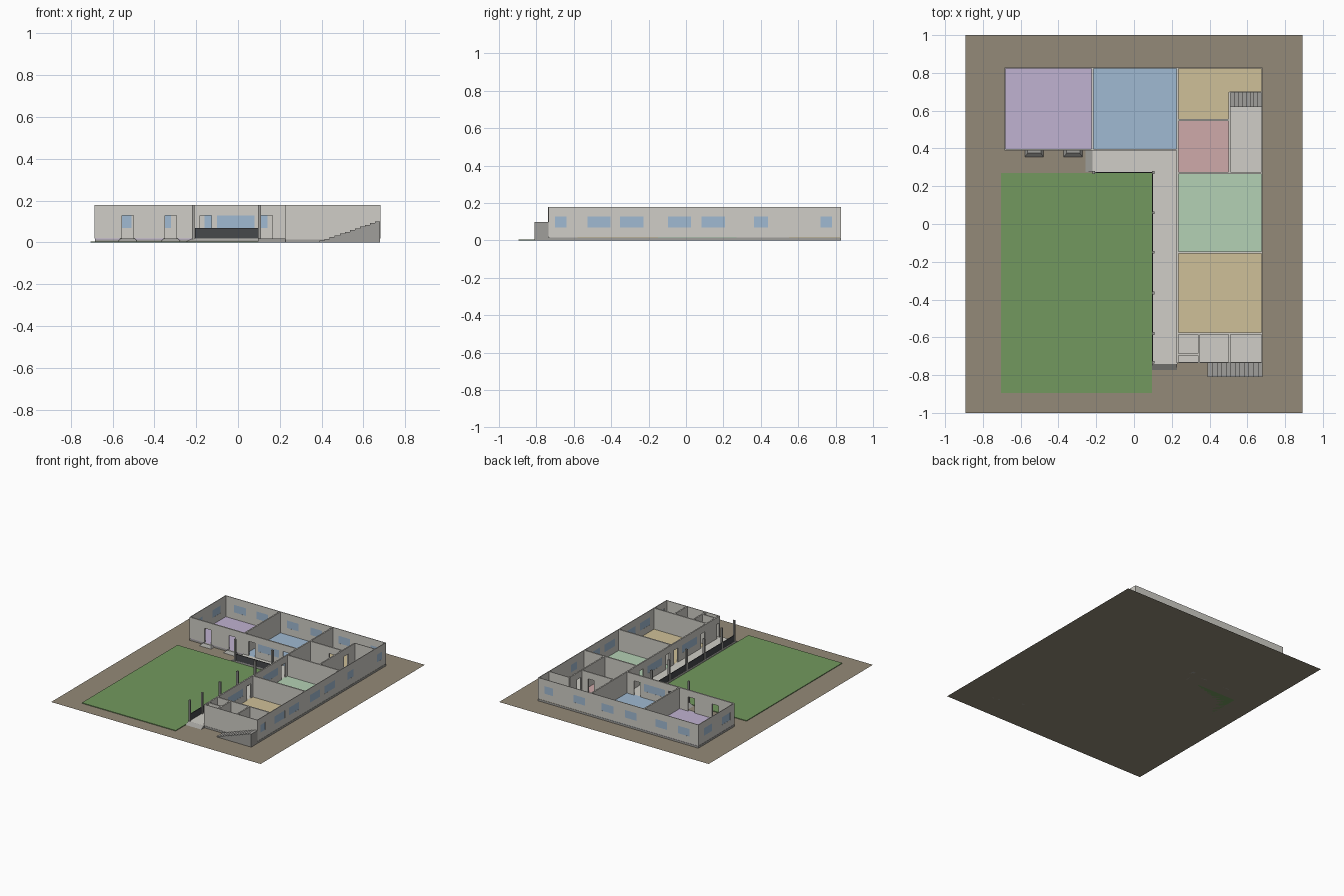
import bpy
import bmesh
from mathutils import Matrix, Vector

cube = bpy.data.objects.get("Cube")
if cube:
    bpy.data.objects.remove(cube, do_unlink=True)


def material(name, rgb):
    # 8-bit display colour converted to linear
    lin = [((c / 255 + 0.055) / 1.055) ** 2.4 for c in rgb] + [1]
    m = bpy.data.materials.new(name)
    m.use_nodes = True
    m.diffuse_color = lin
    bsdf = m.node_tree.nodes["Principled BSDF"]
    bsdf.inputs["Base Color"].default_value = lin
    bsdf.inputs["Roughness"].default_value = 0.9
    return m


earth = material("earth brown", (148, 138, 120))
grass = material("grass green", (114, 153, 94))
plaster = material("pale plaster", (208, 206, 199))
concrete = material("concrete grey", (160, 159, 155))
dark = material("dark metal", (70, 72, 75))
blue = material("soft blue", (160, 186, 210))
lilac = material("lilac", (192, 178, 209))
tan = material("tan", (207, 192, 152))
pink = material("pink", (207, 170, 170))
mint = material("mint green", (180, 209, 181))

FLOOR, TOP = 0.018, 0.18
SILL, HEAD = 0.07, 0.128


def finish(name, bm, mat):
    bmesh.ops.recalc_face_normals(bm, faces=bm.faces)
    me = bpy.data.meshes.new(name)
    bm.to_mesh(me)
    bm.free()
    me.materials.append(mat)
    ob = bpy.data.objects.new(name, me)
    bpy.context.collection.objects.link(ob)
    return ob


def add_box(bm, x0, x1, y0, y1, z0, z1):
    mid = Vector((x0 + x1, y0 + y1, z0 + z1)) / 2
    size = Matrix.Diagonal((x1 - x0, y1 - y0, z1 - z0, 1))
    bmesh.ops.create_cube(bm, size=1, matrix=Matrix.Translation(mid) @ size)


def box(name, mat, *bounds):
    bm = bmesh.new()
    add_box(bm, *bounds)
    return finish(name, bm, mat)


def frustum(name, low, high, z):
    # Solid between a ground rectangle and a smaller top rectangle
    bm = bmesh.new()
    for (x0, x1, y0, y1), h in ((low, 0), (high, z)):
        for x in (x0, x1):
            for y in (y0, y1):
                bm.verts.new((x, y, h))
    bmesh.ops.convex_hull(bm, input=bm.verts)
    return finish(name, bm, concrete)


def wall(name, axis, at, a, b, thick=0.01, doors=(), windows=()):
    # Wall along an axis, with door gaps and glazed windows as (centre, width)
    bm, glass = bmesh.new(), bmesh.new()

    def piece(target, s, e, z0, z1, t):
        across = (at - t / 2, at + t / 2)
        sides = (s, e, *across) if axis == "x" else (*across, s, e)
        add_box(target, *sides, z0, z1)

    gaps = [(c - w / 2, c + w / 2, False) for c, w in doors]
    gaps += [(c - w / 2, c + w / 2, True) for c, w in windows]
    pos = a
    for s, e, glazed in sorted(gaps):
        piece(bm, pos, s, FLOOR, TOP, thick)
        piece(bm, s, e, HEAD, TOP, thick)
        if glazed:
            piece(bm, s, e, FLOOR, SILL, thick)
            piece(glass, s, e, SILL, HEAD, thick * 0.9)
        pos = e
    piece(bm, pos, b, FLOOR, TOP, thick)
    finish(name, bm, plaster)
    if windows:
        finish(name + "_glass", glass, blue)
    else:
        glass.free()


def stairs(name, x0, x1, y0, y1, base, top, count):
    bm = bmesh.new()
    run, rise = (x1 - x0) / count, (top - base) / count
    for i in range(count):
        add_box(bm, x0 + i * run, x0 + (i + 1) * run, y0, y1,
                base, base + (i + 1) * rise)
    return finish(name, bm, concrete)


# Site
bm = bmesh.new()
bmesh.ops.create_grid(bm, x_segments=1, y_segments=1, size=1,
                      matrix=Matrix.Diagonal((0.893, 1, 1, 1)))
finish("ground", bm, earth)
box("lawn", grass, -0.705, 0.095, -0.895, 0.27, 0, 0.005)

# Foundation slabs
box("back_wing_slab", concrete, -0.685, 0.68, 0.39, 0.828, 0, 0.015)
box("side_wing_slab", concrete, 0.23, 0.68, -0.735, 0.39, 0, 0.015)
box("back_walk_slab", concrete, -0.22, 0.23, 0.27, 0.39, 0, 0.015)
box("side_walk_slab", concrete, 0.095, 0.23, -0.74, 0.27, 0, 0.015)

# Coloured floors
floors = [
    ("lilac_room_floor", lilac, -0.683, -0.22, 0.39, 0.826),
    ("blue_room_floor", blue, -0.22, 0.23, 0.39, 0.826),
    ("corner_room_floor", tan, 0.23, 0.678, 0.55, 0.826),
    ("pink_room_floor", pink, 0.23, 0.505, 0.27, 0.55),
    ("mint_room_floor", mint, 0.23, 0.678, -0.15, 0.27),
    ("tan_room_floor", tan, 0.23, 0.678, -0.58, -0.15),
    ("service_floor", plaster, 0.23, 0.678, -0.733, -0.58),
    ("back_walk_floor", plaster, -0.22, 0.23, 0.27, 0.39),
    ("side_walk_floor", plaster, 0.095, 0.23, -0.74, 0.27),
]
for name, mat, *rect in floors:
    box(name, mat, *rect, 0.014, FLOOR)
box("stair_hall_floor", plaster, 0.505, 0.678, 0.27, 0.70, 0.014, FLOOR + 0.001)

# Outer walls
THIN = 0.005
wall("back_wall", "x", 0.826, -0.685, 0.68, THIN,
     windows=[(x, 0.1) for x in (-0.56, -0.37, -0.11, 0.09, 0.33)] + [(0.59, 0.07)])
wall("left_end_wall", "y", -0.683, 0.39, 0.828, THIN,
     windows=[(0.49, 0.1), (0.71, 0.1)])
wall("right_wall", "y", 0.678, -0.735, 0.828, THIN,
     windows=[(-0.67, 0.06), (-0.465, 0.125), (-0.29, 0.125), (-0.035, 0.125),
              (0.145, 0.125), (0.4, 0.075), (0.75, 0.06)])
wall("front_end_wall", "x", -0.733, 0.23, 0.68, THIN)
wall("back_wing_front_wall", "x", 0.393, -0.685, 0.23,
     doors=[(-0.528, 0.055), (-0.322, 0.055), (-0.155, 0.055), (0.138, 0.055)],
     windows=[(-0.01, 0.18)])
wall("walkway_wall", "y", 0.23, -0.735, 0.828,
     doors=[(y, 0.05) for y in (-0.53, -0.2, -0.1, 0.22, 0.33)] + [(-0.711, 0.03)],
     windows=[(-0.365, 0.18), (0.06, 0.18)])

# Room partitions
wall("lilac_blue_partition", "y", -0.22, 0.39, 0.826)
wall("pink_back_partition", "x", 0.55, 0.23, 0.505, doors=[(0.42, 0.05)])
wall("stair_hall_partition", "y", 0.505, 0.27, 0.70, doors=[(0.59, 0.05)])
wall("stair_back_partition", "x", 0.70, 0.505, 0.678, THIN)
wall("mint_back_partition", "x", 0.27, 0.23, 0.678)
wall("mint_tan_partition", "x", -0.15, 0.23, 0.678)
wall("service_partition", "x", -0.58, 0.23, 0.678)
wall("service_lobby_partition", "x", -0.69, 0.23, 0.345)
wall("service_left_partition", "y", 0.345, -0.733, -0.58, doors=[(-0.711, 0.03)])
wall("service_right_partition", "y", 0.505, -0.733, -0.58)

# Stairs
stairs("outside_stair", 0.39, 0.68, -0.81, -0.736, 0, 0.1, 12)
stairs("inside_stair", 0.51, 0.675, 0.62, 0.697, FLOOR, 0.1, 8)

# Entrance ramps and doorsteps
for side, x in (("left", -0.528), ("right", -0.322)):
    frustum(side + "_doorstep", (x - 0.05, x + 0.05, 0.355, 0.39),
            (x - 0.035, x + 0.035, 0.375, 0.39), FLOOR)
frustum("left_ramp", (-0.258, -0.22, 0.275, 0.39), (-0.222, -0.22, 0.275, 0.39), FLOOR)
frustum("front_ramp", (0.095, 0.228, -0.772, -0.74), (0.095, 0.228, -0.742, -0.74), FLOOR)

# Walkway railing and posts
box("back_walk_railing", dark, -0.205, 0.1, 0.27, 0.275, 0.015, 0.068)
box("side_walk_railing", dark, 0.096, 0.101, -0.735, 0.275, 0.015, 0.068)
bm = bmesh.new()
posts = [(0.102, y) for y in (0.273, 0.06, -0.15, -0.365, -0.58, -0.732)]
for x, y in posts + [(-0.214, 0.273)]:
    add_box(bm, x - 0.007, x + 0.007, y - 0.007, y + 0.007, 0.015, TOP)
finish("walkway_posts", bm, concrete)
